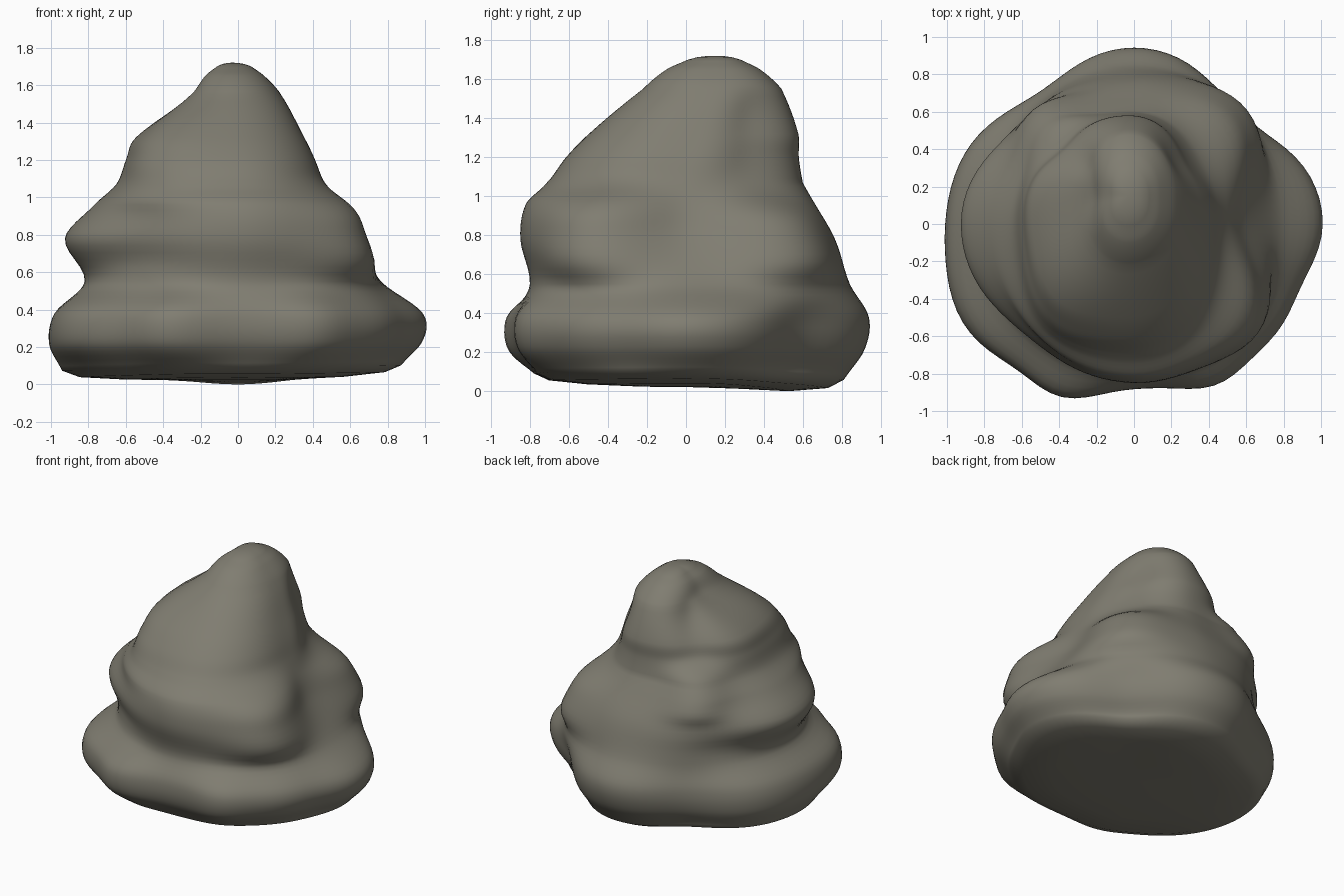
import bpy, bmesh, math

if "Cube" in bpy.data.objects:
    bpy.data.objects.remove(bpy.data.objects["Cube"])

# Profile: height, then reach to the right, back, left and front
PROFILE = [
    (.08, .88, .82, .94, .77),
    (.22, 1.0, .93, 1.0, .86),
    (.38, 1.0, .95, .97, .87),
    (.55, .76, .84, .82, .80),
    (.78, .58, .76, .93, .85),
    (.96, .50, .66, .77, .82),
    (1.07, .46, .60, .65, .71),
    (1.20, .42, .54, .59, .65),
    (1.32, .37, .50, .53, .57),
    (1.55, .26, .34, .21, .37),
    (1.65, .17, .23, .14, .25),
    (1.70, .10, .13, .08, .14),
]
# Bulges and hollows: angle, height, half width in degrees, half height, amount
LUMPS = [
    (45, .24, 25, .22, -.18),
    (126, .25, 22, .25, -.10),
    (214, .30, 22, .18, .09),
    (247, .28, 14, .20, .10),
    (297, .28, 13, .20, .06),
    (340, .28, 14, .20, -.05),
    (44, .77, 24, .20, .14),
    (145, .78, 20, .20, -.05),
    (225, .78, 25, .17, -.06),
    (322, .79, 24, .23, .17),
    (131, 1.00, 17, .16, .10),
    (138, 1.36, 18, .18, -.05),
    (230, 1.26, 24, .24, .07),
    (45, 1.27, 25, .25, -.06),
]
N = 96
TAU = 2 * math.pi
zs = [p[0] for p in PROFILE]


def reach(z, side):
    """Smooth interpolation of one profile column by height."""
    i = max(k for k in range(len(zs) - 1) if zs[k] <= z + 1e-6)
    h = zs[i + 1] - zs[i]
    t = (z - zs[i]) / h

    def slope(k):
        lo, hi = max(k - 1, 0), min(k + 1, len(zs) - 1)
        return (PROFILE[hi][side] - PROFILE[lo][side]) / (zs[hi] - zs[lo]) * h

    return ((2*t**3 - 3*t*t + 1) * PROFILE[i][side] + (t**3 - 2*t*t + t) * slope(i)
            + (3*t*t - 2*t**3) * PROFILE[i + 1][side] + (t**3 - t*t) * slope(i + 1))


def ring_radii(z):
    sides = [reach(z, s) for s in (1, 2, 3, 4)]
    radii = []
    for k in range(N):
        a = TAU * k / N
        q = int(4 * k / N)
        w = math.sin(a - q * math.pi / 2) ** 2
        r = sides[q] * (1 - w) + sides[(q + 1) % 4] * w
        for la, lz, wa, hz, amount in LUMPS:
            d = (math.degrees(a) - la + 180) % 360 - 180
            r += amount * math.exp(-(d / wa) ** 2 - ((z - lz) / hz) ** 4)
        radii.append(r)
    return radii


def centre(z):
    """The peak leans towards the back."""
    t = min(max((z - 1.07) / .48, 0), 1)
    return -.03 * t, .15 * t


def lift(x, y, z):
    """The foot dips at the back and rises at the right and front rims."""
    w = max(0, 1 - z / .3)
    return w * (.05 * max(0, x) ** 2 + .04 * max(0, -y) ** 2
                - .03 * math.exp(-((x**2 + (y - .6)**2) / .1)))


bm = bmesh.new()
loops = []


def add_ring(z, radii):
    cx, cy = centre(z)
    ring = []
    for k, r in enumerate(radii):
        x, y = cx + r * math.cos(TAU * k / N), cy + r * math.sin(TAU * k / N)
        ring.append(bm.verts.new((x, y, z + lift(x, y, z))))
    loops.append(ring)


# Flat foot, body, rounded peak
foot, peak = ring_radii(zs[0]), ring_radii(zs[-1])
for f in (.3, .65, .9):
    add_ring(.03 + .025 * f**4, [r * f for r in foot])
for i in range(len(zs) - 1):
    for s in range(6):
        z = zs[i] + (zs[i + 1] - zs[i]) * s / 6
        add_ring(z, ring_radii(z))
for z, f in ((1.70, 1), (1.713, .65), (1.719, .3)):
    add_ring(z, [r * f for r in peak])

# Skin the rings and close both ends
for lo, hi in zip(loops, loops[1:]):
    for k in range(N):
        j = (k + 1) % N
        bm.faces.new((lo[k], lo[j], hi[j], hi[k]))
for ring, z, flip in ((loops[0], .03, True), (loops[-1], 1.72, False)):
    cx, cy = centre(z)
    tip = bm.verts.new((cx, cy, z))
    for k in range(N):
        tri = (ring[k], ring[(k + 1) % N], tip)
        bm.faces.new(tri[::-1] if flip else tri)
low = min(v.co.z for v in bm.verts)
for v in bm.verts:
    v.co.z -= low * max(0, 1 - v.co.z / .3)
for f in bm.faces:
    f.smooth = True

mesh = bpy.data.meshes.new("boulder")
bm.to_mesh(mesh)
bm.free()
boulder = bpy.data.objects.new("boulder", mesh)
bpy.context.collection.objects.link(boulder)

stone = bpy.data.materials.new("grey_brown_stone")
stone.diffuse_color = (.215, .205, .165, 1)
stone.use_nodes = True
stone.node_tree.nodes["Principled BSDF"].inputs["Base Color"].default_value = stone.diffuse_color
mesh.materials.append(stone)
